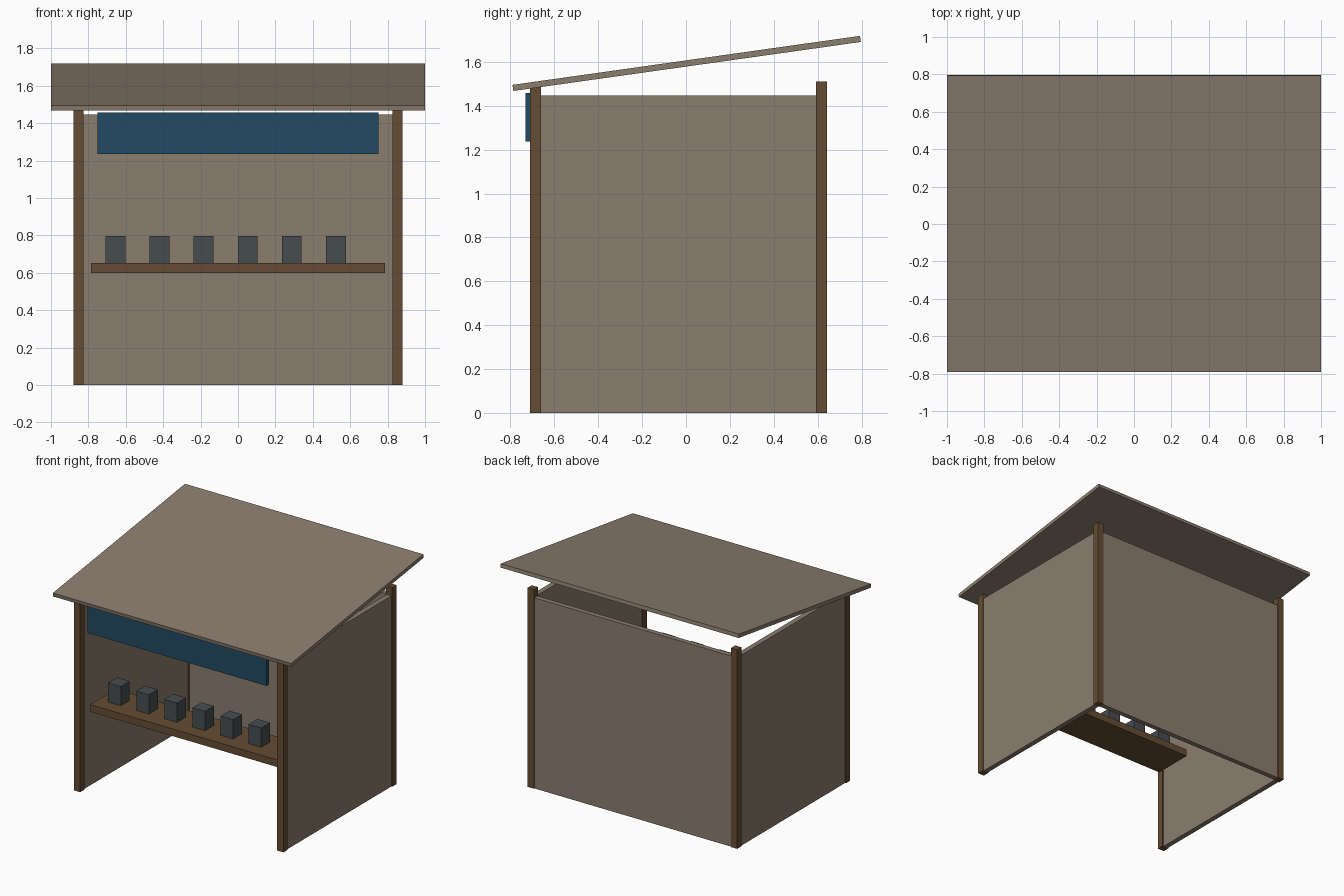
import bpy, bmesh
from mathutils import Matrix

if "Cube" in bpy.data.objects:
    bpy.data.objects.remove(bpy.data.objects["Cube"])


def material(name, rgb):
    m = bpy.data.materials.new(name)
    m.diffuse_color = (*rgb, 1.0)
    m.use_nodes = True
    m.node_tree.nodes["Principled BSDF"].inputs["Base Color"].default_value = m.diffuse_color
    return m


panel = material("weathered_panel", (0.258, 0.205, 0.156))
wood = material("brown_wood", (0.130, 0.073, 0.033))
blue = material("deep_blue", (0.016, 0.069, 0.125))
slate = material("slate_grey", (0.061, 0.074, 0.080))


def box(name, x, y, z, mat, tilt=0.0):
    """Box from (min, max) ranges, optionally tilted about the x axis."""
    size = [b - a for a, b in (x, y, z)]
    bm = bmesh.new()
    bmesh.ops.create_cube(bm, size=1.0, matrix=Matrix.Diagonal((*size, 1.0)))
    mesh = bpy.data.meshes.new(name)
    bm.to_mesh(mesh)
    bm.free()
    mesh.materials.append(mat)
    ob = bpy.data.objects.new(name, mesh)
    ob.location = [(a + b) / 2 for a, b in (x, y, z)]
    ob.rotation_euler.x = tilt
    bpy.context.collection.objects.link(ob)
    return ob


# corner posts and side walls, mirrored left and right
OUT, IN = 0.88, 0.827
FRONT, BACK = (-0.712, -0.661), (0.592, 0.643)
for side, s in (("left", -1), ("right", 1)):
    px = sorted((s * IN, s * OUT))
    box(f"front_post_{side}", px, FRONT, (0, 1.50), wood)
    box(f"back_post_{side}", px, BACK, (0, 1.51), wood)
    wx = sorted((s * 0.834, s * 0.873))
    box(f"side_wall_{side}", wx, (FRONT[1], BACK[0]), (0, 1.446), panel)

# back wall
box("back_wall", (-IN, IN), (0.599, 0.637), (0, 1.446), panel)

# sloping roof
box("roof", (-1, 1), (-0.797, 0.803), (1.579, 1.607), panel, tilt=0.14)

# counter with a row of goods
box("counter", (-0.785, 0.785), (-0.65, -0.34), (0.598, 0.652), wood)
for i in range(6):
    cx = -0.655 + 0.2357 * i
    box(f"goods_box_{i + 1}", (cx - 0.053, cx + 0.053), (-0.545, -0.438), (0.652, 0.798), slate)

# blank sign board under the front eave
box("sign_board", (-0.752, 0.752), (-0.732, -0.705), (1.236, 1.457), blue)
